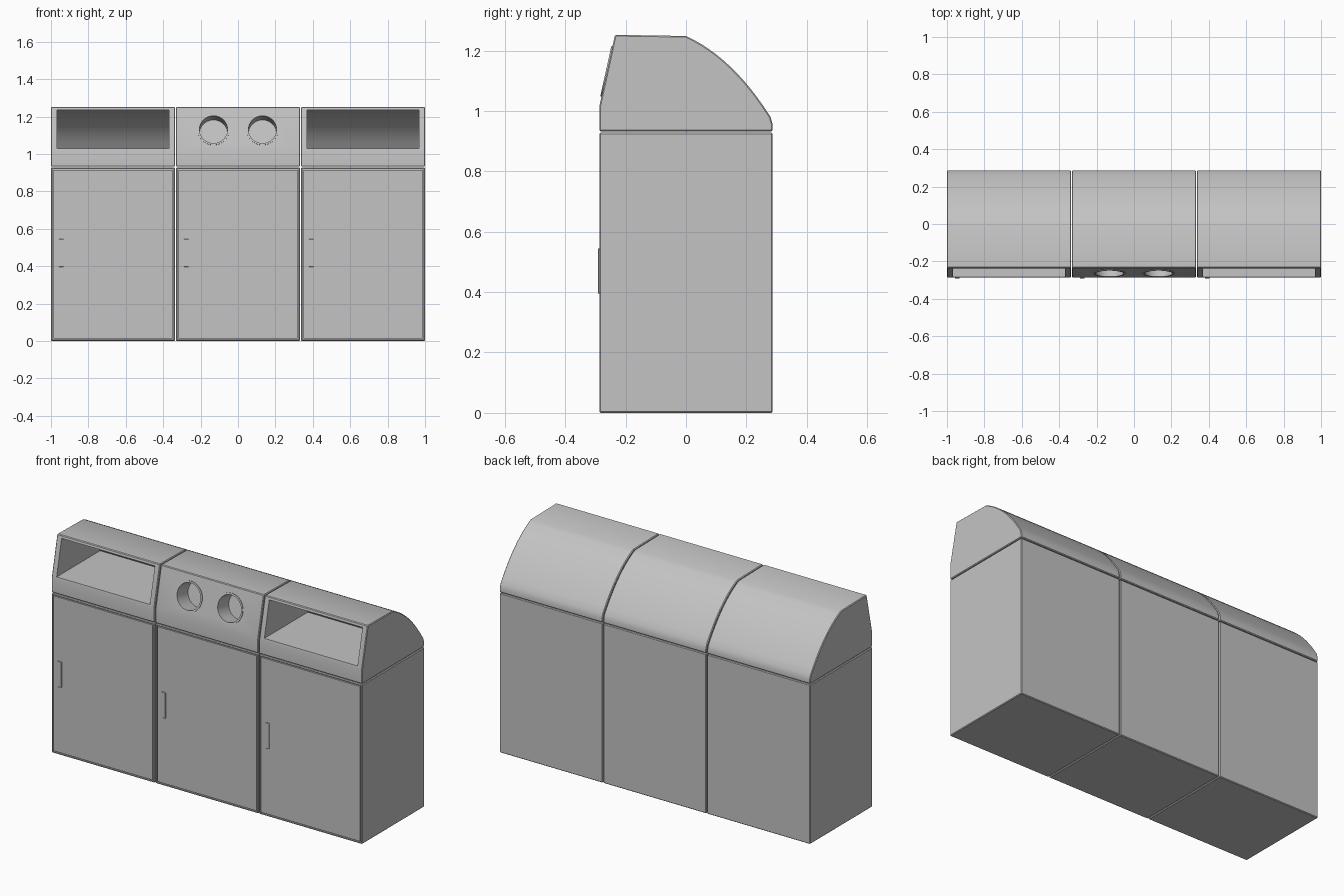
import bpy, bmesh, math
from mathutils import Matrix, Vector

cube = bpy.data.objects.get("Cube")
if cube:
    bpy.data.objects.remove(cube, do_unlink=True)

grey = bpy.data.materials.new("painted grey metal")
grey.use_nodes = True
grey.diffuse_color = (0.55, 0.55, 0.55, 1)
grey.node_tree.nodes["Principled BSDF"].inputs["Base Color"].default_value = (0.55, 0.55, 0.55, 1)

DEPTH = 0.287          # half depth
GAP = 0.005
WIDTH = (2 - 2 * GAP) / 3
SPLIT = 0.93           # joint between cabinet and hood
KINK, TOP, FRONT_TOP = 1.015, 1.252, -0.235
TILT = math.atan2(DEPTH + FRONT_TOP, TOP - KINK)


def finish(name, bm):
    bmesh.ops.recalc_face_normals(bm, faces=bm.faces)
    mesh = bpy.data.meshes.new(name)
    bm.to_mesh(mesh)
    bm.free()
    mesh.materials.append(grey)
    obj = bpy.data.objects.new(name, mesh)
    bpy.context.collection.objects.link(obj)
    return obj


def box(lo, hi, bevel=0.0):
    bm = bmesh.new()
    lo, hi = Vector(lo), Vector(hi)
    bmesh.ops.create_cube(bm, size=1)
    for v in bm.verts:
        v.co = (lo + hi) / 2 + v.co * (hi - lo)
    if bevel:
        bmesh.ops.bevel(bm, geom=bm.edges[:], offset=bevel, segments=1, affect='EDGES')
    return bm


def prism(profile, x0, x1, bevel=0.0):
    """Side profile (y, z) extruded along x."""
    bm = bmesh.new()
    face = bm.faces.new([bm.verts.new((x0, y, z)) for y, z in profile])
    ext = bmesh.ops.extrude_face_region(bm, geom=[face])
    for v in ext["geom"]:
        if isinstance(v, bmesh.types.BMVert):
            v.co.x = x1
    bmesh.ops.recalc_face_normals(bm, faces=bm.faces)
    if bevel:
        sharp = [e for e in bm.edges if e.calc_face_angle(0) > math.radians(40)]
        bmesh.ops.bevel(bm, geom=sharp, offset=bevel, segments=1, affect='EDGES')
    return bm


def disc(x, radius, front, back):
    """Cylinder standing square to the sloping hood front."""
    z = 1.13
    y = -DEPTH + (z - KINK) * math.tan(TILT)
    bm = bmesh.new()
    bmesh.ops.create_cone(bm, cap_ends=True, segments=48, radius1=radius,
                          radius2=radius, depth=front + back)
    bm.transform(Matrix.Translation((x, y, z))
                 @ Matrix.Rotation(math.pi / 2 - TILT, 4, 'X')
                 @ Matrix.Translation((0, 0, (front - back) / 2)))
    return bm


def cut(obj, cutter_bm):
    cutter = finish("cutter", cutter_bm)
    cutter.hide_render = True
    mod = obj.modifiers.new("cut", 'BOOLEAN')
    mod.operation, mod.solver, mod.object = 'DIFFERENCE', 'EXACT', cutter
    graph = bpy.context.evaluated_depsgraph_get()
    mesh = bpy.data.meshes.new_from_object(obj.evaluated_get(graph))
    obj.modifiers.clear()
    obj.data = mesh
    bpy.data.objects.remove(cutter, do_unlink=True)


def smooth(obj):
    bpy.ops.object.select_all(action='DESELECT')
    obj.select_set(True)
    bpy.context.view_layer.objects.active = obj
    bpy.ops.object.shade_smooth_by_angle(angle=math.radians(30))


def curve(p0, p1, p2, steps):
    """Quadratic arc from p0 to p2."""
    a, b, c = Vector(p0), Vector(p1), Vector(p2)
    ts = [i / steps for i in range(steps + 1)]
    return [tuple(a * (1 - t) ** 2 + b * 2 * t * (1 - t) + c * t * t) for t in ts]


# Hood outline and the hollow behind a wide slot
hood_profile = ([(-DEPTH, SPLIT + 0.002), (-DEPTH, KINK), (FRONT_TOP, TOP)]
                + curve((0, 1.248), (0.155, 1.178), (0.28, 0.98), 12)
                + [(DEPTH, 0.955), (DEPTH, SPLIT + 0.002)])
slot_profile = ([(-0.4, 1.235), (-0.4, 1.028)]
                + curve((0.115, 1.028), (0.0, 1.21), (-0.2, 1.235), 10))

for i, side in enumerate(("right", "middle", "left")):
    x0 = -1 + i * (WIDTH + GAP)
    x1 = x0 + WIDTH
    mid = (x0 + x1) / 2

    # Cabinet with a grooved door outline
    bm = box((x0, -DEPTH, 0), (x1, DEPTH, SPLIT - 0.002), 0.004)
    door = min(bm.faces, key=lambda f: f.calc_center_median().y)
    for thickness, depth in ((0.006, 0), (0.001, -0.012), (0.005, 0), (0.001, 0.012)):
        bmesh.ops.inset_individual(bm, faces=[door], thickness=thickness, depth=depth)
    finish(side + "_cabinet", bm)

    # Door handle
    finish(side + "_handle", box((x0 + 0.042, -DEPTH - 0.005, 0.395),
                                 (x0 + 0.068, -DEPTH + 0.002, 0.545), 0.002))

    # Hood with a wide slot, or two round holes with rims
    hood = finish(side + "_hood", prism(hood_profile, x0, x1, 0.004))
    if side == "middle":
        for n, x in (("right", mid - 0.131), ("left", mid + 0.131)):
            rim = finish(n + "_hole_rim", disc(x, 0.085, 0.004, 0.006))
            for part in (hood, rim):
                cut(part, disc(x, 0.075, 0.05, 0.1))
            smooth(rim)
    else:
        cut(hood, prism(slot_profile, mid - 0.3, mid + 0.3))
    smooth(hood)
